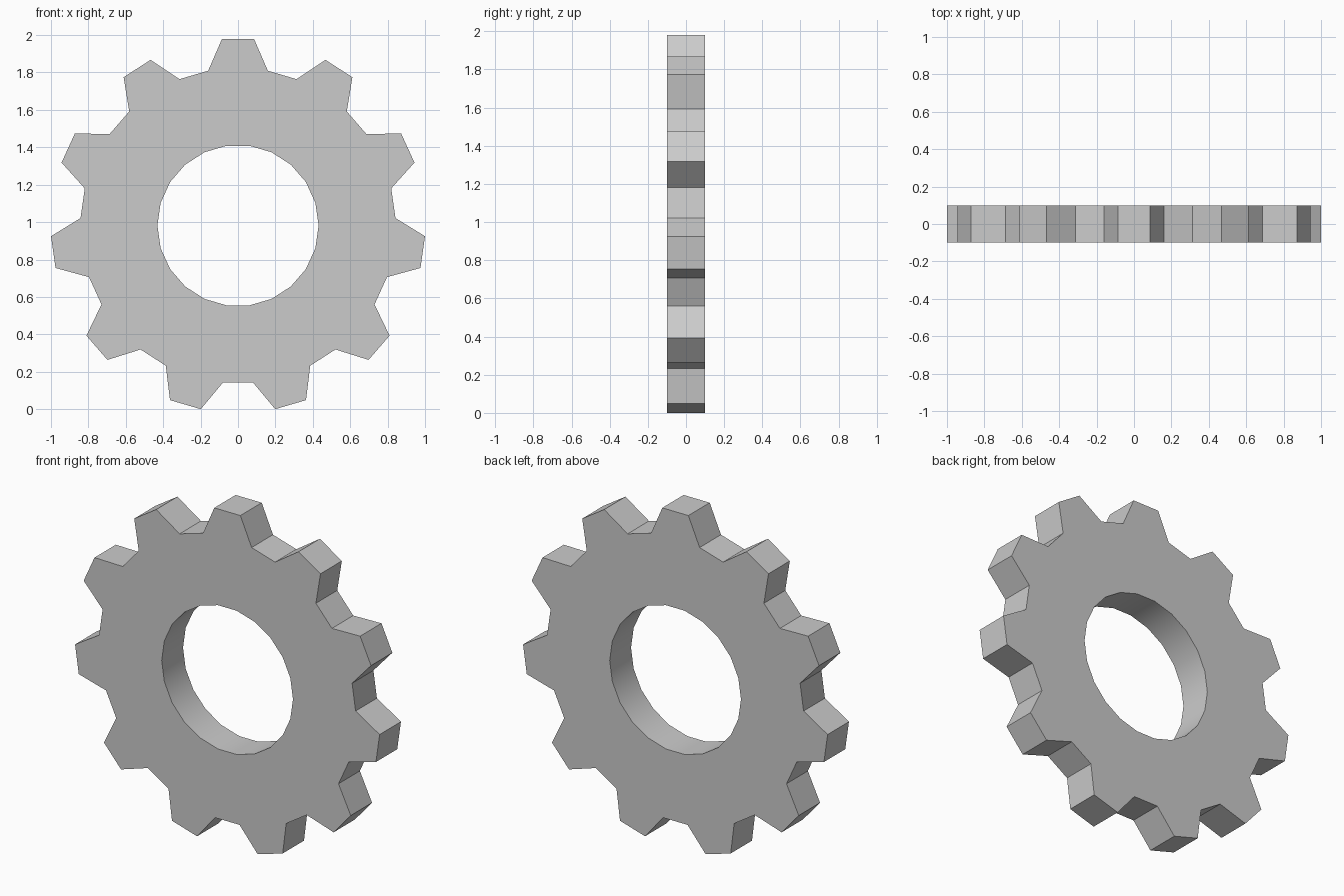
import bpy, bmesh
from math import sin, cos, radians, tau

if "Cube" in bpy.data.objects:
    bpy.data.objects.remove(bpy.data.objects["Cube"])

TEETH = 11
R_TIP, R_ROOT, R_HOLE = 1.0016, 0.843, 0.431
HALF_DEPTH = 0.10
PITCH = tau / TEETH
CENTRE_Z = R_TIP * cos(PITCH / 2 - 0.15 * PITCH)   # lowest tooth corners touch z = 0

bm = bmesh.new()


def point(r, a):
    return bm.verts.new((r * sin(a), -HALF_DEPTH, CENTRE_Z + r * cos(a)))


# Front face: per tooth two hole points, then the tooth outline
sectors = []
for i in range(TEETH):
    profile = [(R_HOLE, -1 / 4), (R_ROOT, -1 / 3), (R_TIP, -0.15),
               (R_TIP, 0.15), (R_ROOT, 1 / 3), (R_HOLE, 1 / 4)]
    sectors.append([point(r, (i + f) * PITCH) for r, f in profile])
for i, s in enumerate(sectors):
    n = sectors[(i + 1) % TEETH]
    bm.faces.new(s)                            # tooth
    bm.faces.new((s[5], s[4], n[1], n[0]))     # gap between teeth

# Thicken to the back
ext = bmesh.ops.extrude_face_region(bm, geom=bm.faces[:], use_keep_orig=True)
moved = [g for g in ext["geom"] if isinstance(g, bmesh.types.BMVert)]
bmesh.ops.translate(bm, verts=moved, vec=(0, 2 * HALF_DEPTH, 0))
bmesh.ops.recalc_face_normals(bm, faces=bm.faces[:])

mesh = bpy.data.meshes.new("gear")
bm.to_mesh(mesh)
bm.free()
gear = bpy.data.objects.new("gear", mesh)
bpy.context.collection.objects.link(gear)

# Smooth bore, crisp teeth
bpy.context.view_layer.objects.active = gear
gear.select_set(True)
bpy.ops.object.shade_smooth_by_angle(angle=radians(25))
